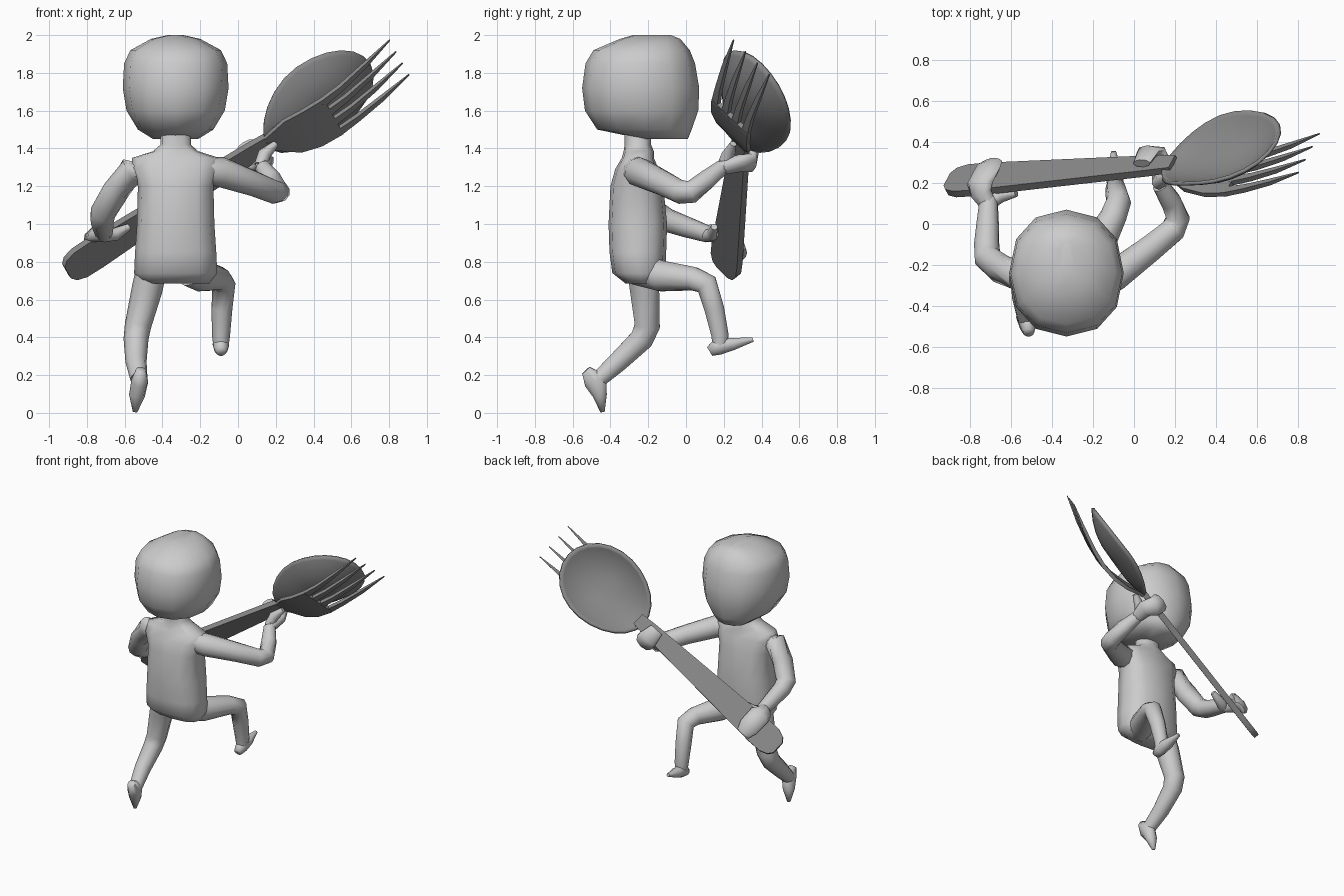
import bpy, bmesh, math
from mathutils import Vector, Matrix


def finish(name, bm, angle, mat=None):
    bmesh.ops.recalc_face_normals(bm, faces=bm.faces)
    me = bpy.data.meshes.new(name)
    bm.to_mesh(me)
    bm.free()
    me.shade_smooth()
    me.set_sharp_from_angle(angle=math.radians(angle))
    ob = bpy.data.objects.new(name, me)
    bpy.context.collection.objects.link(ob)
    if mat:
        me.materials.append(mat)
    return ob


def bridge(bm, rings):
    n = len(rings[0])
    for a, b in zip(rings, rings[1:]):
        for i in range(n):
            bm.faces.new((a[i], a[(i + 1) % n], b[(i + 1) % n], b[i]))
    bm.faces.new(rings[0])
    bm.faces.new(rings[-1])


def loft(name, rows, sides=10, power=1.0, side=(1, 0, 0), level=False):
    """Tube through rows of (x, y, z, radius[, second radius])."""
    bm = bmesh.new()
    pts = [Vector(r[:3]) for r in rows]
    rings = []
    for k, r in enumerate(rows):
        t = Vector((0, 0, 1))
        if not level:
            t = Vector((0, 0, 0))
            if k > 0:
                t += (pts[k] - pts[k - 1]).normalized()
            if k < len(pts) - 1:
                t += (pts[k + 1] - pts[k]).normalized()
            t.normalize()
        u = Vector(side)
        u = (u - t * u.dot(t)).normalized()
        v = t.cross(u)
        ring = []
        for i in range(sides):
            an = math.tau * i / sides
            c, s = math.cos(an), math.sin(an)
            c = math.copysign(abs(c) ** power, c)
            s = math.copysign(abs(s) ** power, s)
            ring.append(bm.verts.new(pts[k] + u * c * r[3] + v * s * r[-1]))
        rings.append(ring)
    bridge(bm, rings)
    return finish(name, bm, 75)


# Head and torso
X = -0.33
loft("head", [(X, -.11, 1.45, .12, .12), (X, -.22, 1.50, .20, .25),
              (X, -.235, 1.60, .26, .30), (X, -.24, 1.72, .28, .31),
              (X, -.242, 1.85, .273, .29), (X, -.235, 1.92, .24, .255),
              (X, -.19, 1.98, .13, .16), (X, -.18, 2.0, .04, .10)],
     sides=12, power=.9, level=True)
loft("torso", [(X, -.23, .685, .18, .09), (X, -.25, .74, .22, .14),
               (X, -.255, .85, .215, .15), (X, -.255, 1.0, .205, .155),
               (X, -.26, 1.2, .20, .14), (X, -.26, 1.29, .235, .115),
               (X, -.255, 1.35, .23, .085), (X, -.25, 1.385, .12, .08),
               (X, -.255, 1.42, .08, .07), (X, -.255, 1.52, .08, .07)],
     sides=12, power=.8, level=True)

# Arms
loft("left_arm", [(-.46, -.25, 1.29, .06), (-.57, -.25, 1.275, .078),
                  (-.65, -.22, 1.17, .072), (-.715, -.165, 1.06, .068),
                  (-.72, -.10, 1.02, .063), (-.715, .0, .985, .056),
                  (-.71, .12, .945, .045)], side=(1, 0, .5))
loft("right_arm", [(-.20, -.27, 1.29, .07), (-.09, -.25, 1.275, .08),
                   (.08, -.12, 1.215, .068), (.19, -.03, 1.17, .064),
                   (.215, .03, 1.17, .06), (.18, .11, 1.235, .053),
                   (.13, .19, 1.30, .042)], side=(0, 0, 1))

# Legs and feet
loft("left_leg", [(-.45, -.24, .80, .08), (-.48, -.22, .66, .082),
                  (-.53, -.205, .46, .07), (-.54, -.235, .39, .066),
                  (-.54, -.36, .27, .056), (-.525, -.46, .18, .046)])
loft("left_foot", [(-.515, -.53, .225, .028), (-.52, -.478, .17, .045, .066),
                   (-.535, -.455, .09, .042, .038), (-.545, -.442, .005, .012)])
loft("right_leg", [(-.26, -.25, .76, .09), (-.19, -.13, .725, .085),
                   (-.10, .04, .71, .065), (-.075, .11, .68, .062),
                   (-.085, .15, .55, .055), (-.09, .18, .41, .048),
                   (-.09, .18, .35, .04)])
loft("right_foot", [(-.09, .125, .325, .028), (-.09, .17, .352, .042, .048),
                    (-.095, .25, .365, .04, .034), (-.10, .355, .388, .012)])

# Utensil frame: along the handle, across it, and out of its face
A = Vector((.84, .067, .54)).normalized()
W = Vector((.37, .67, -.64))
W = (W - A * W.dot(A)).normalized()
N = A.cross(W)
P0 = Vector((.15, .29, 1.43))


def loc(a, w, n):
    return P0 + A * a + W * w + N * n


# Mitten hands wrapped around the handle, with thumbs
def hand(name, wrist, rows):
    loft(name, [wrist] + [(*loc(*r[:3]), r[3], r[4]) for r in rows],
         sides=8, side=A)


hand("left_hand", (-.71, .10, .95, .045),
     [(-1.02, -.11, .0, .06, .04), (-1.02, -.08, .045, .075, .035),
      (-1.02, .03, .045, .072, .035), (-1.02, .09, .03, .05, .022)])
hand("right_hand", (.13, .19, 1.30, .042),
     [(-.07, .06, -.06, .06, .04), (-.09, .09, .0, .068, .036),
      (-.10, .055, .045, .068, .032), (-.10, -.03, .045, .05, .024)])
loft("left_thumb", [(-.71, .10, .94, .035), (-.65, .14, .945, .035),
                    (-.575, .15, .985, .018)], sides=8, side=(0, 1, 0))
loft("right_thumb", [(.12, .20, 1.31, .035), (.14, .225, 1.37, .036),
                     (.20, .25, 1.425, .018)], sides=8, side=(0, 1, 0))

metal = bpy.data.materials.new("dark_metal")
metal.diffuse_color = (.25, .25, .25, 1)


def strip(bm, rows):
    """Flat bar through rows of (along, across, half width, out, half thickness)."""
    rings = [[bm.verts.new(loc(a, w + i * h, n + j * t))
              for i, j in ((-1, -1), (1, -1), (1, 1), (-1, 1))]
             for a, w, h, n, t in rows]
    bridge(bm, rings)


# Shared handle
bm = bmesh.new()
strip(bm, [(-1.26, 0, .045, 0, .018), (-1.235, 0, .078, 0, .02),
           (-1.18, 0, .098, 0, .02), (-1.08, 0, .10, 0, .02),
           (-.08, 0, .055, 0, .02), (.05, 0, .045, 0, .018)])
finish("handle", bm, 35, metal)

# Fork head with four tines
bm = bmesh.new()
strip(bm, [(.0, 0, .048, -.012, .012), (.05, 0, .075, -.03, .013),
           (.13, 0, .125, -.065, .013), (.24, 0, .14, -.095, .013),
           (.37, 0, .142, -.103, .013)])
for k in (-1.5, -.5, .5, 1.5):
    strip(bm, [(.35, k * .079, .023, -.103, .013), (.48, k * .082, .017, -.088, .013),
               (.65, k * .088, .013, -.052, .011), (.84, k * .094, .003, .0, .003)])
finish("fork", bm, 35, metal)

# Spoon bowl, hollow side facing outward from the handle
bm = bmesh.new()
SEG = 24
prev = None
for r in (0, .3, .55, .78, .93, 1):
    ring = []
    for i in range(SEG if r else 1):
        th = math.tau * i / SEG
        c, s = math.cos(th), math.sin(th)
        a = .345 + .345 * r * c
        w = .262 * r * s * (1 + .06 * c)
        rim = .085 * math.sin(math.pi / 2 * min(1, max(0, a) / .35))
        ring.append(bm.verts.new(loc(a, w, rim - .11 * (1 - r ** 2.4))))
    if prev:
        for i in range(SEG):
            j = (i + 1) % SEG
            if len(prev) == 1:
                bm.faces.new((prev[0], ring[i], ring[j]))
            else:
                bm.faces.new((prev[i], ring[i], ring[j], prev[j]))
    prev = ring
bowl = finish("spoon_bowl", bm, 50, metal)
mod = bowl.modifiers.new("thickness", 'SOLIDIFY')
mod.thickness = .018
mod.offset = 0
